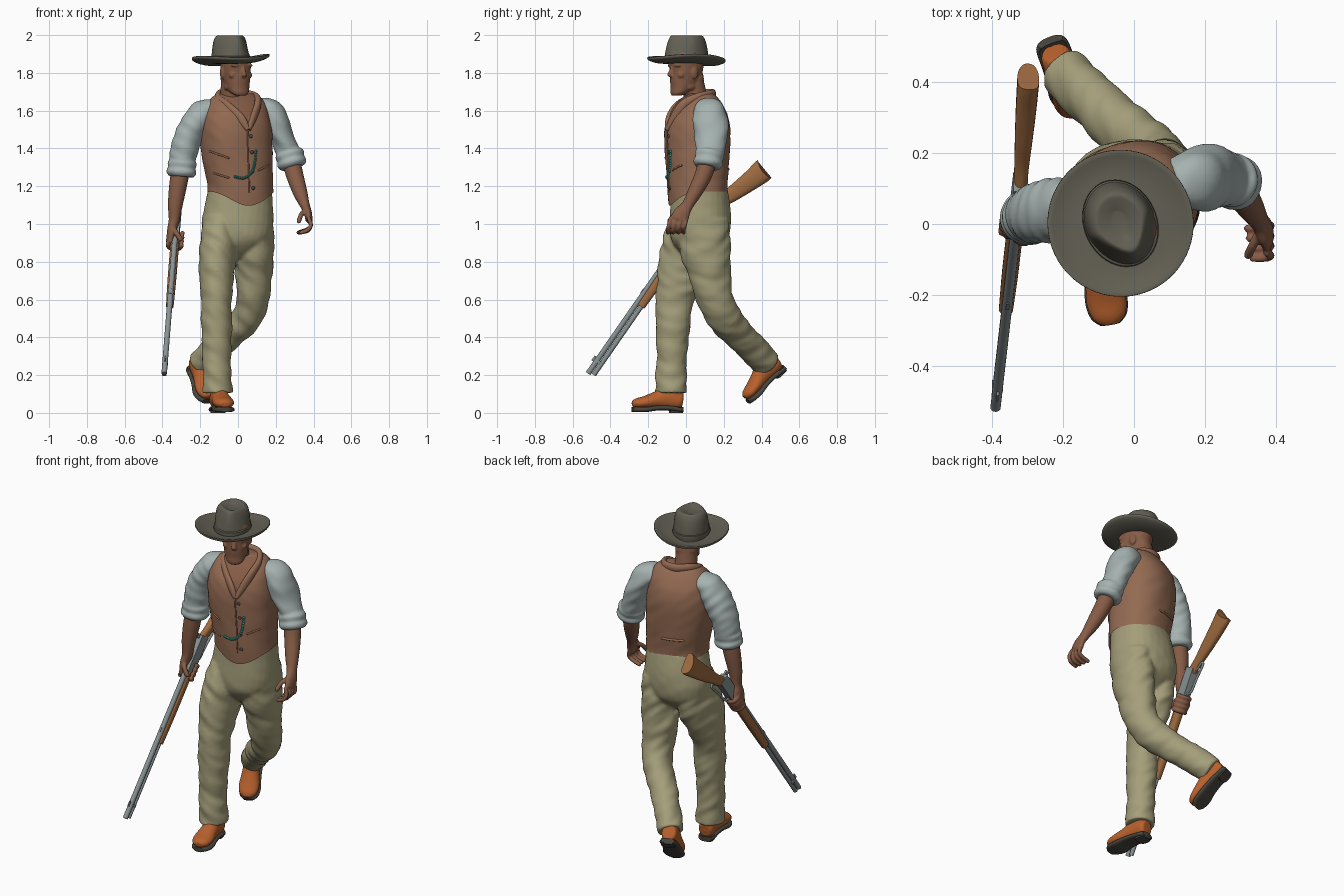
import bpy, bmesh, math
from mathutils import Vector, Matrix, noise
from mathutils.bvhtree import BVHTree

V, rad = Vector, math.radians
X, Y, Z = V((1, 0, 0)), V((0, 1, 0)), V((0, 0, 1))

def srgb(name, *c):
    m = bpy.data.materials.new(name)
    m.diffuse_color = [((v / 255 + .055) / 1.055) ** 2.4 for v in c] + [1]
    return m

HAT, VEST, SHIRT = srgb("hat_felt", 98, 95, 83), srgb("vest_brown", 147, 106, 82), srgb("shirt_grey", 166, 179, 177)
PANTS, SKIN, BOOT = srgb("trouser_khaki", 164, 158, 122), srgb("skin", 134, 92, 70), srgb("boot_leather", 184, 97, 45)
SOLE, WOOD = srgb("sole_dark", 72, 69, 62), srgb("gun_wood", 160, 108, 64)
METAL, BEAD = srgb("gun_metal", 138, 147, 149), srgb("turquoise", 50, 150, 140)

def curve(pts, sub):
    """Catmull-Rom through tuples of any length."""
    q = [pts[0]] + pts + [pts[-1]]
    out = []
    for i in range(1, len(q) - 2):
        for k in range(sub):
            t = k / sub
            out.append([.5 * (2 * b + (c - a) * t + (2 * a - 5 * b + 4 * c - d) * t * t + (3 * b - a - 3 * c + d) * t ** 3)
                        for a, b, c, d in zip(q[i - 1], q[i], q[i + 1], q[i + 2])])
    return out + [list(pts[-1])]

def loft(bm, pts, ref=X, sub=5, seg=28, flat=False, n=2, wr=0, caps=True):
    """Skin ellipses (x, y, z, a[, b[, yaw]]) along a path; flat keeps them level."""
    pts = [tuple(p) + (p[3],) * (len(p) == 4) for p in pts]
    pts = [p + (0,) * (6 - len(p)) for p in pts]
    rows, rings = curve(pts, sub), []
    for i, r in enumerate(rows):
        c = V(r[:3])
        if flat:
            s, u = V((math.cos(r[5]), math.sin(r[5]), 0)), V((-math.sin(r[5]), math.cos(r[5]), 0))
        else:
            t = (V(rows[min(i + 1, len(rows) - 1)][:3]) - V(rows[max(i - 1, 0)][:3])).normalized()
            s = (ref - t * t.dot(ref)).normalized()
            u = t.cross(s)
        ring = []
        for k in range(seg):
            a = 2 * math.pi * k / seg
            f = lambda v: math.copysign(abs(v) ** (2 / n), v)
            o = s * f(math.cos(a)) * r[3] + u * f(math.sin(a)) * r[4]
            if wr:
                p = c + o
                o *= 1 + wr * noise.noise(V((p.x * 9, p.y * 9, p.z * 20 + p.x * 14)))
            ring.append(bm.verts.new(c + o))
        rings.append(ring)
    for A, B in zip(rings, rings[1:]):
        for k in range(seg):
            bm.faces.new((A[k], A[(k + 1) % seg], B[(k + 1) % seg], B[k]))
    if caps:
        bm.faces.new(rings[0]); bm.faces.new(rings[-1])

def blob(bm, c, size, seg=16):
    bmesh.ops.create_uvsphere(bm, u_segments=seg, v_segments=seg // 2, radius=1,
                              matrix=Matrix.Translation(c) @ Matrix.Diagonal((*size, 1)))

def box(bm, c, size):
    bmesh.ops.create_cube(bm, size=1, matrix=Matrix.Translation(c) @ Matrix.Diagonal((*size, 1)))

def tube(bm, pts, r, ref=X, seg=10):
    loft(bm, [(*p, r) for p in pts], ref, 4, seg)
    for p in (pts[0], pts[-1]):
        blob(bm, p, (r, r, r), 10)

def finish(name, bm, *mats, matrix=None, voxel=0, smooth=3):
    if matrix:
        bm.transform(matrix)
    bmesh.ops.recalc_face_normals(bm, faces=bm.faces)
    me = bpy.data.meshes.new(name)
    bm.to_mesh(me); bm.free()
    ob = bpy.data.objects.new(name, me)
    bpy.context.collection.objects.link(ob)
    for m in mats:
        me.materials.append(m)
    bpy.ops.object.select_all(action='DESELECT')
    ob.select_set(True)
    bpy.context.view_layer.objects.active = ob
    bpy.ops.object.shade_smooth_by_angle(angle=rad(45))
    if voxel:
        md = ob.modifiers.new("fuse", 'REMESH')
        md.mode, md.voxel_size, md.use_smooth_shade = 'VOXEL', voxel, True
        sm = ob.modifiers.new("soften", 'SMOOTH')
        sm.factor, sm.iterations = .5, smooth

new = bmesh.new

# trousers: pelvis and two legs fused
bm = new()
loft(bm, [(.012, .068, 1.2, .168, .147, .15), (.004, .075, 1.1, .18, .158, .1), (-.003, .075, 1.0, .19, .163, .05),
          (-.004, .07, .92, .175, .15), (-.006, .06, .86, .12, .1), (-.008, .055, .82, .05, .05)], flat=True, n=2.2, wr=.02)
loft(bm, [(-.095, .055, 1.02, .09, .135), (-.104, .025, .88, .1, .155), (-.112, -.02, .75, .095, .135),
          (-.115, -.06, .6, .084, .1), (-.115, -.068, .45, .081, .09), (-.115, -.075, .3, .077, .08),
          (-.11, -.078, .2, .076, .08), (-.108, -.078, .105, .079, .084)], wr=.11, sub=9)
loft(bm, [(.095, .09, 1.02, .09, .135), (.093, .1, .88, .1, .135), (.086, .122, .75, .1, .115),
          (.078, .15, .62, .087, .1), (.05, .2, .51, .08, .092), (-.04, .275, .42, .076, .085),
          (-.13, .36, .335, .072, .08), (-.2, .43, .255, .07, .077)], wr=.11, sub=9)
finish("trousers", bm, PANTS, voxel=.009, smooth=4)

# boots: one local foot (toe to -y) placed twice
def frame(o, t, u):
    y = -V(t).normalized(); x = y.cross(V(u)).normalized()
    return Matrix.Translation(o) @ Matrix((x, y, x.cross(y))).transposed().to_4x4()
FOOT = [(0, .06, .065, .034, .04), (0, .04, .068, .044, .052), (0, -.02, .078, .046, .062), (0, -.08, .068, .05, .046),
        (0, -.14, .056, .057, .034), (0, -.185, .05, .048, .027), (0, -.209, .046, .024, .016)]
for side, M in (("right", frame((-.102, -.078, 0), (.17, -.98, 0), (0, 0, 1))),
                ("left", frame((-.225, .485, .187), (.27, -.69, -.67), (.25, -.62, .72)))):
    bm = new()
    loft(bm, FOOT)
    loft(bm, [(0, .012, .06, .044, .05), (0, .012, .1, .044, .047), (0, .012, .15, .045, .047)])
    for v in bm.verts:
        v.co.z = max(v.co.z, .027)
    finish(side + "_boot", bm, BOOT, matrix=M, voxel=.006)
    bm = new()
    loft(bm, [(p[0], p[1], .018 + (.008 if -.09 < p[1] < 0 else 0), p[3] + .003, .014) for p in FOOT], n=3)
    loft(bm, [(0, .026, 0, .038, .035), (0, .026, .032, .042, .038)], flat=True, sub=1, n=3)
    for v in bm.verts:
        v.co.z = max(v.co.z, 0)
    finish(side + "_boot_sole", bm, SOLE, matrix=M)

# vest with pointed front hem and open V neck
bm = new()
yaw = .3
fwd, side_v = V((math.sin(yaw), -math.cos(yaw), 0)), V((math.cos(yaw), math.sin(yaw), 0))
loft(bm, [(.012, .062, 1.172, .175, .154, .18), (.01, .06, 1.22, .174, .157, .2), (-.003, .06, 1.35, .186, .165, .25),
          (-.012, .06, 1.48, .19, .17, .3), (-.015, .062, 1.57, .18, .155, .3), (-.012, .068, 1.63, .163, .12, .3),
          (-.01, .075, 1.67, .132, .085, .3), (-.01, .078, 1.692, .095, .06, .3)],
     flat=True, n=2.25, sub=8, seg=64, wr=.018)
bmesh.ops.delete(bm, geom=[f for f in bm.faces if len(f.verts) > 4 and f.calc_center_median().z < 1.3], context='FACES_ONLY')
for v in bm.verts:
    if v.co.z < 1.24:
        d = v.co - V((.01, .06, v.co.z))
        v.co.z -= .075 * max(0, d.normalized().dot(fwd)) ** 3 * (1.24 - v.co.z) / .068
for f in bm.faces:
    d = f.calc_center_median() - V((-.012, .06, 0))
    f.material_index = int(d.dot(fwd) > 0 and abs(d.dot(side_v)) < (d.z - 1.52) * .62)
bvh = BVHTree.FromBMesh(bm)
finish("vest", bm, VEST, SKIN)

def on_vest(x, z, s=1):
    hit = bvh.ray_cast(V((x, -s, z)), V((0, s, 0)))[0]
    return hit if hit else V((x, -.09 * s, z))

# shawl collar
bm = new()
loft(bm, [(.052, -.1, 1.5, .012), (.015, -.09, 1.555, .026, .016), (-.05, -.05, 1.615, .028, .018),
          (-.1, .01, 1.658, .024, .018), (-.095, .085, 1.69, .022, .017), (-.03, .14, 1.69, .024, .016),
          (.05, .13, 1.685, .024, .016), (.098, .06, 1.67, .022, .017), (.105, -.01, 1.635, .025, .018),
          (.085, -.06, 1.57, .024, .015), (.056, -.1, 1.5, .012)], ref=Z)
finish("vest_collar", bm, VEST)

# vest welts, front edge, back strap
bm = new()
for x0, z0, x1, z1 in ((-.15, 1.385, -.05, 1.35), (-.13, 1.27, -.05, 1.245), (.11, 1.285, .16, 1.31)):
    tube(bm, [on_vest(x0 + (x1 - x0) * k / 4, z0 + (z1 - z0) * k / 4) for k in range(5)], .005, Z)
tube(bm, [on_vest(.05 + .01 * k / 6, 1.5 - .055 * k) for k in range(7)], .004)
tube(bm, [on_vest(-.11 + .028 * k, 1.29, -1) for k in range(5)], .007, Z)
finish("vest_trim", bm, VEST)
bm = new()
for x, z in ((.068, 1.465), (.074, 1.38), (.078, 1.28), (.08, 1.19)):
    blob(bm, on_vest(x, z), (.01, .007, .01))
finish("vest_buttons", bm, SOLE)

# watch chain of beads
bm = new()
for x, z in curve([(-.015, 1.25), (.03, 1.243), (.07, 1.27), (.088, 1.32), (.095, 1.385)], 5):
    blob(bm, on_vest(x, z), (.0075, .009, .0075), 8)
finish("bead_chain", bm, BEAD)

# sleeves and rolled cuffs
SLEEVES = {"left": [(.11, .11, 1.605, .07, .06), (.165, .122, 1.59, .085, .075), (.207, .13, 1.525, .094, .068),
                    (.245, .132, 1.435, .084, .062), (.275, .125, 1.35, .068, .062)],
           "right": [(-.12, .05, 1.605, .07, .06), (-.185, .045, 1.585, .085, .072), (-.24, .038, 1.51, .09, .074),
                     (-.28, .03, 1.415, .084, .074), (-.298, .022, 1.3, .072, .066)]}
CUFFS = {"left": ((.268, .126, 1.385), (.292, .112, 1.3)), "right": ((-.294, .022, 1.34), (-.3, .018, 1.25))}
for s in SLEEVES:
    bm = new()
    loft(bm, SLEEVES[s], Y, sub=10, wr=.1)
    a, b = map(V, CUFFS[s])
    loft(bm, [(*a.lerp(b, k / 6), r, r) for k, r in enumerate((.066, .077, .076, .073, .079, .077, .064))], Y, wr=.06)
    finish(s + "_sleeve", bm, SHIRT, voxel=.007, smooth=2)

# rifle frame: local x to the muzzle, z to the sights
grip, muzzle = V((-.333, -.005, .925)), V((-.39, -.5, .212))
d = (muzzle - grip).normalized()
w = V((0, -.815, .579)).cross(d).normalized()
RM = Matrix.Translation(grip) @ Matrix((d, w, d.cross(w))).transposed().to_4x4()

# left arm with relaxed hand
bm = new()
loft(bm, [(.272, .125, 1.37, .05), (.3, .092, 1.26, .046), (.33, .045, 1.165, .038), (.354, .008, 1.1, .031, .026),
          (.37, -.02, 1.06, .043, .021), (.376, -.038, 1.02, .047, .019)], Y)
for i in range(4):
    y = -.082 + .028 * i
    tube(bm, [(.375, y, 1.03), (.386, y - .008, .995), (.37, y - .014, .965 + .004 * abs(i - 1)),
              (.335 - .005 * i, y - .014, .955)], .0115, Y)
tube(bm, [(.355, -.02, 1.07), (.335, -.06, 1.05), (.322, -.088, 1.015)], .013, Y)
finish("left_forearm_and_hand", bm, SKIN, voxel=.005)

# right arm with fist around the rifle
bm = new()
loft(bm, [(-.3, .02, 1.31, .05), (-.318, .012, 1.2, .047), (-.332, .004, 1.1, .039), (-.338, .002, 1.02, .033, .029),
          (-.35, .002, .97, .044, .025), (-.358, .0, .9, .044, .02)], Y)
for i in range(4):
    arc = [rad(170 + 48 * k) for k in range(5)]
    tube(bm, [RM @ V((-.04 + .026 * i, .036 * math.cos(a), .036 * math.sin(a) - .01)) for a in arc], .0135, d)
tube(bm, [(-.345, -.02, .98), (-.325, -.045, .95), (-.305, -.05, .92)], .014, Y)
finish("right_forearm_and_hand", bm, SKIN, voxel=.005)

# rifle metal: barrel, magazine tube, receiver, lever, sights
bm = new()
for z, r, x1 in ((.013, .0145, .883), (-.016, .0125, .872)):
    loft(bm, [(-.02, 0, z, r), (x1, 0, z, r)], Z, sub=1, seg=16)
box(bm, (-.1, 0, -.008), (.21, .042, .066))
box(bm, (.8, 0, .031), (.03, .006, .016))
box(bm, (.36, 0, .026), (.03, .01, .008))
box(bm, (.8, 0, -.002), (.015, .03, .035))
box(bm, (-.195, 0, .035), (.025, .012, .03))
tube(bm, [(-.06, 0, -.04), (-.085, 0, -.068), (-.15, 0, -.075), (-.2, 0, -.085), (-.245, 0, -.092), (-.25, 0, -.075), (-.21, 0, -.05)], .007, Y)
finish("rifle_metal", bm, METAL, matrix=RM)

# rifle wood: stock with hollowed butt, and fore end
bm = new()
loft(bm, [(-.18, 0, -.01, .019, .03), (-.25, 0, -.04, .021, .03), (-.33, 0, -.07, .025, .04),
          (-.43, 0, -.105, .029, .05), (-.53, 0, -.137, .031, .06)], Y, n=2.4)
for v in bm.verts:
    if v.co.x < -.5:
        v.co.x -= 5 * (v.co.z + .137) ** 2 - .004
loft(bm, [(.0, 0, -.014, .023, .026), (.25, 0, -.014, .023, .025), (.43, 0, -.014, .02, .022)], Y, n=2.6)
finish("rifle_wood", bm, WOOD, matrix=RM)

# head, built facing -y then turned
bm = new()
loft(bm, [(0, -.058, 1.68, .03, .024), (0, -.045, 1.695, .048, .042), (0, -.022, 1.725, .06, .064),
          (0, -.006, 1.765, .068, .083), (0, 0, 1.81, .074, .088), (0, .003, 1.87, .076, .093), (0, .003, 1.92, .06, .075)],
     flat=True, n=2.2)
loft(bm, [(.012, .072, 1.58, .072), (.003, .055, 1.66, .063), (0, .035, 1.76, .06)])
loft(bm, [(0, -.083, 1.832, .009), (0, -.091, 1.81, .01, .012), (0, -.099, 1.788, .014, .013), (0, -.088, 1.776, .011, .008)], flat=True)
blob(bm, (0, -.079, 1.749), (.025, .01, .006))
blob(bm, (0, -.077, 1.739), (.02, .01, .006))
blob(bm, (0, -.074, 1.703), (.02, .013, .015))
for s in (-1, 1):
    blob(bm, (.034 * s, -.074, 1.84), (.03, .015, .01))
    blob(bm, (.031 * s, -.073, 1.82), (.014, .01, .009))
    blob(bm, (.046 * s, -.056, 1.788), (.022, .02, .018))
    blob(bm, (.052 * s, -.002, 1.728), (.014, .03, .02))
    blob(bm, (.075 * s, .012, 1.8), (.01, .02, .032))
blob(bm, (0, .05, 1.77), (.062, .045, .06))
finish("head", bm, SKIN, matrix=Matrix.Translation((-.012, .002, 0)) @ Matrix.Rotation(rad(27), 4, 'Z'), voxel=.005)

# hat: creased crown, band and dished brim
HM = Matrix.Translation((-.038, .002, 0)) @ Matrix.Rotation(rad(25), 4, 'Z')
bm = new()
loft(bm, [(0, 0, 1.852, .1, .123), (0, 0, 1.9, .097, .119), (0, 0, 1.95, .092, .11), (0, 0, 1.982, .084, .098),
          (0, 0, 1.998, .068, .084), (0, 0, 1.995, .05, .064), (0, 0, 1.984, .02, .035)], flat=True, seg=48)
for v in bm.verts:
    h = min(1, max(0, (v.co.z - 1.87) / .11))
    v.co.x *= 1 - .5 * h * max(0, -v.co.y / .11)
    v.co.z = min(v.co.z, 2)
finish("hat_crown", bm, HAT, matrix=HM)
bm = new()
loft(bm, [(0, 0, 1.86, .1, .125), (0, 0, 1.866, .103, .127), (0, 0, 1.886, .101, .125), (0, 0, 1.89, .096, .12)], flat=True, sub=1, seg=48)
finish("hat_band", bm, HAT, matrix=HM)
bm = new()
loft(bm, [(0, 0, 1.846, .085, .1), (0, 0, 1.848, .13, .145), (0, 0, 1.857, .175, .18), (0, 0, 1.87, .203, .205),
          (0, 0, 1.879, .205, .207), (0, 0, 1.884, .202, .204), (0, 0, 1.873, .172, .178), (0, 0, 1.864, .13, .145),
          (0, 0, 1.862, .085, .1)], flat=True, sub=2, seg=64)
for v in bm.verts:
    v.co.z += .03 * v.co.x - .05 * v.co.y + .25 * (v.co.x ** 2 - v.co.y ** 2)
finish("hat_brim", bm, HAT, matrix=HM)
